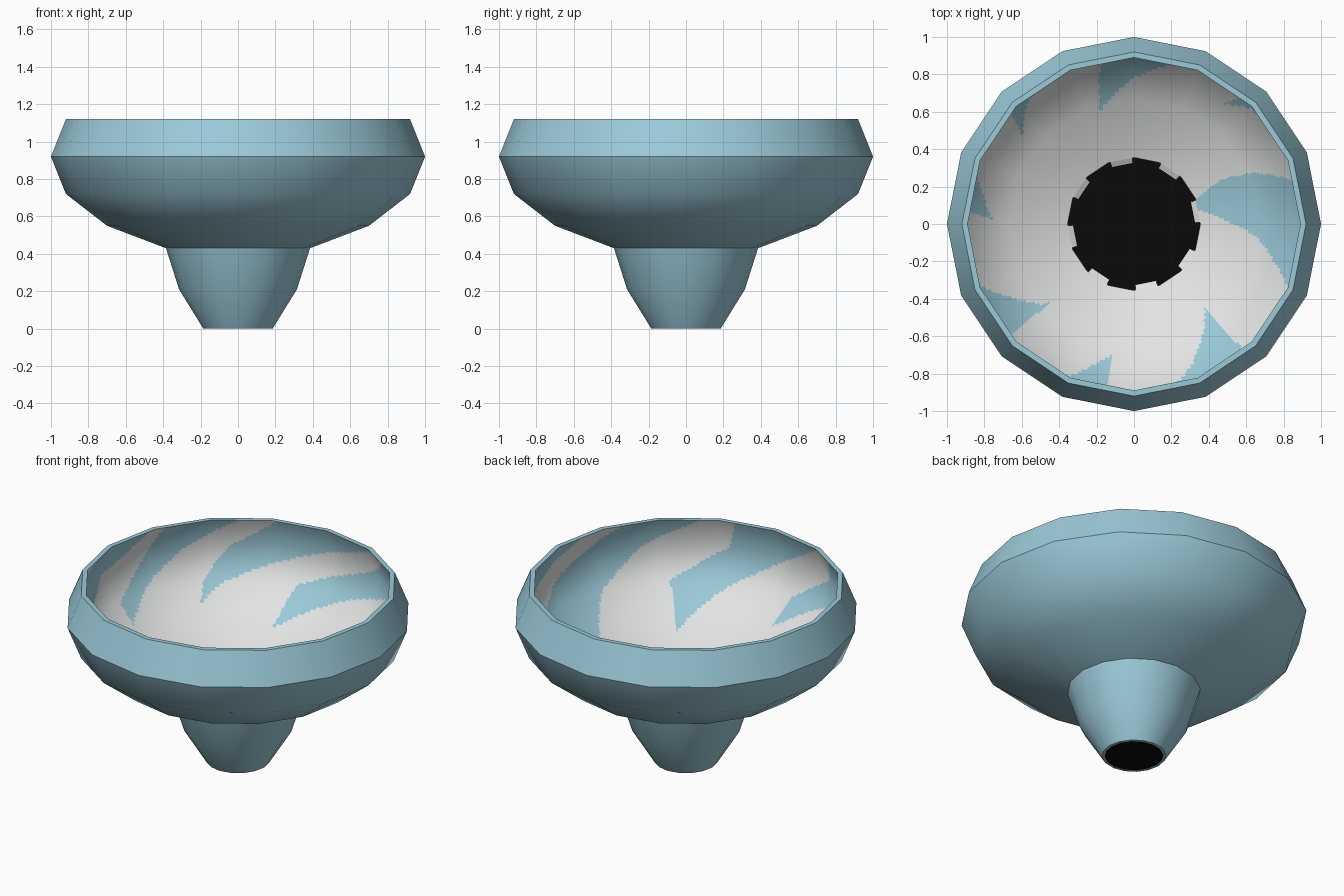
import bpy, math
from mathutils import Vector

if "Cube" in bpy.data.objects:
    bpy.data.objects.remove(bpy.data.objects["Cube"])

SIDES = 16


def material(name, rgb):
    m = bpy.data.materials.new(name)
    m.diffuse_color = (*rgb, 1)
    m.use_nodes = True
    m.node_tree.nodes["Principled BSDF"].inputs["Base Color"].default_value = m.diffuse_color
    return m


BLUE = material("pale_blue", (0.33, 0.59, 0.69))
WHITE = material("off_white", (0.76, 0.78, 0.77))
BLACK = material("black", (0.003, 0.003, 0.003))


def corner(k, r, z):
    a = 2 * math.pi * k / SIDES
    return Vector((r * math.cos(a), r * math.sin(a), z))


def make(name, verts, faces, mats, angle=None):
    me = bpy.data.meshes.new(name)
    me.from_pydata([tuple(v) for v in verts], [], faces)
    for m in mats:
        me.materials.append(m)
    ob = bpy.data.objects.new(name, me)
    bpy.context.collection.objects.link(ob)
    if angle is not None:
        bpy.ops.object.select_all(action='DESELECT')
        ob.select_set(True)
        bpy.context.view_layer.objects.active = ob
        bpy.ops.object.shade_smooth_by_angle(angle=math.radians(angle))
    return ob


def lathe(name, profile, mats, angle=35):
    """Revolve (radius, z) points; a profile going up faces outward."""
    verts = [corner(k, r, z) for r, z in profile for k in range(SIDES)]
    faces = []
    for i in range(len(profile) - 1):
        for k in range(SIDES):
            a, b = i * SIDES + k, i * SIDES + (k + 1) % SIDES
            faces.append((a, b, b + SIDES, a + SIDES))
    return make(name, verts, faces, mats, angle)


def disc(name, r, z, mat, up=True):
    order = list(range(SIDES))
    return make(name, [corner(k, r, z) for k in order],
                [order if up else order[::-1]], [mat])


# Outer bowl with its flat lip, and the tapered neck below
lathe("bowl_outside", [(0.385, 0.43), (0.70, 0.55), (0.92, 0.72), (1.0, 0.92),
                       (0.92, 1.12), (0.89, 1.12)], [BLUE])
lathe("neck", [(0.17, 0.0), (0.185, 0.0), (0.315, 0.21), (0.385, 0.43)], [BLUE])

# Dark openings at the top and bottom of the neck
disc("neck_opening_top", 0.36, 0.44, BLACK)
disc("neck_opening_bottom", 0.172, 0.003, BLACK, up=False)
lathe("hole_edge", [(0.355, 0.462), (0.355, 0.44)], [WHITE])

# Small pale tabs on every other side of the hole
tab_v, tab_f = [], []
for k in range(0, SIDES, 2):
    n = len(tab_v)
    p, q = corner(k, 0.355, 0.46), corner(k + 1, 0.355, 0.46)
    e = (q - p) * 0.06
    p2, q2 = corner(k, 0.328, 0.445), corner(k + 1, 0.328, 0.445)
    tab_v += [p + e, q - e, q2 - e, p2 + e]
    tab_f.append((n, n + 1, n + 2, n + 3))
make("hole_tabs", tab_v, tab_f, [WHITE])

# Inside of the bowl: height parameter t runs 0 (hole) to 4 (lip)
INNER = [(0.355, 0.46), (0.67, 0.575), (0.885, 0.74), (0.965, 0.92), (0.89, 1.12)]

# Swirl stripes: tip height and angle, then edge angles at t = 2, 3, 4
STRIPES = [
    (1.60, 55, 50, 44, 30, 10, 20, -11),
    (0.87, 107, 102, 78, 73, 46, 53, 22),
    (1.42, 142, 138, 129, 128.5, 97, 110, 64),
    (1.42, 178, 176, 164, 160, 145.7, 154, 125),
    (0.84, 223, 222, 202, 207, 180, 195, 160),
    (1.19, 261, 261, 247, 245, 222, 235, 205),
    (0.75, 310, 311, 286, 290, 267, 286, 247),
]
KEYS = [[(s[0], s[1], s[1]), (2, *s[2:4]), (3, *s[4:6]), (4, *s[6:8])] for s in STRIPES]
# The one wide stripe that reaches the hole
KEYS.append([(0, 22, 12), (0.5, 27, 1), (1, 24, -6), (2, 16, -22), (3, -8, -38), (4, -30, -60)])


def in_stripe(t, deg):
    for keys in KEYS:
        for (t0, h0, l0), (t1, h1, l1) in zip(keys, keys[1:]):
            if t0 <= t <= t1:
                f = (t - t0) / (t1 - t0)
                hi, lo = h0 + (h1 - h0) * f, l0 + (l1 - l0) * f
                if (deg - lo) % 360 < hi - lo:
                    return True
    return False


# Normals along the inner profile, averaged at each profile point
seg = [Vector((-(b[1] - a[1]), b[0] - a[0])).normalized() for a, b in zip(INNER, INNER[1:])]
node = [(seg[max(i - 1, 0)] + seg[min(i, 3)]).normalized() for i in range(5)]

SUB, ROWS = 24, 12
cols = SIDES * SUB
verts, normals, faces, mats = [], [], [], []
for j in range(4 * ROWS + 1):
    t = j / ROWS
    i = min(int(t), 3)
    f = t - i
    r = INNER[i][0] * (1 - f) + INNER[i + 1][0] * f
    z = INNER[i][1] * (1 - f) + INNER[i + 1][1] * f
    nr = node[i].lerp(node[i + 1], f).normalized()
    for c in range(cols):
        k, u = divmod(c, SUB)
        p = corner(k, r, z).lerp(corner(k + 1, r, z), u / SUB)
        d = Vector((p.x, p.y, 0)).normalized()
        verts.append(p)
        normals.append((d * nr.x + Vector((0, 0, nr.y))).normalized())
for j in range(4 * ROWS):
    for c in range(cols):
        a, b = j * cols + c, j * cols + (c + 1) % cols
        faces.append((a, a + cols, b + cols, b))
        mid = verts[a] + verts[b]
        deg = math.degrees(math.atan2(mid.y, mid.x))
        mats.append(1 if in_stripe((j + 0.5) / ROWS, deg) else 0)

inside = make("bowl_inside", verts, faces, [WHITE, BLUE])
inside.data.polygons.foreach_set("material_index", mats)
inside.data.polygons.foreach_set("use_smooth", [True] * len(faces))
inside.data.normals_split_custom_set_from_vertices([tuple(n) for n in normals])
inside.data.update()
